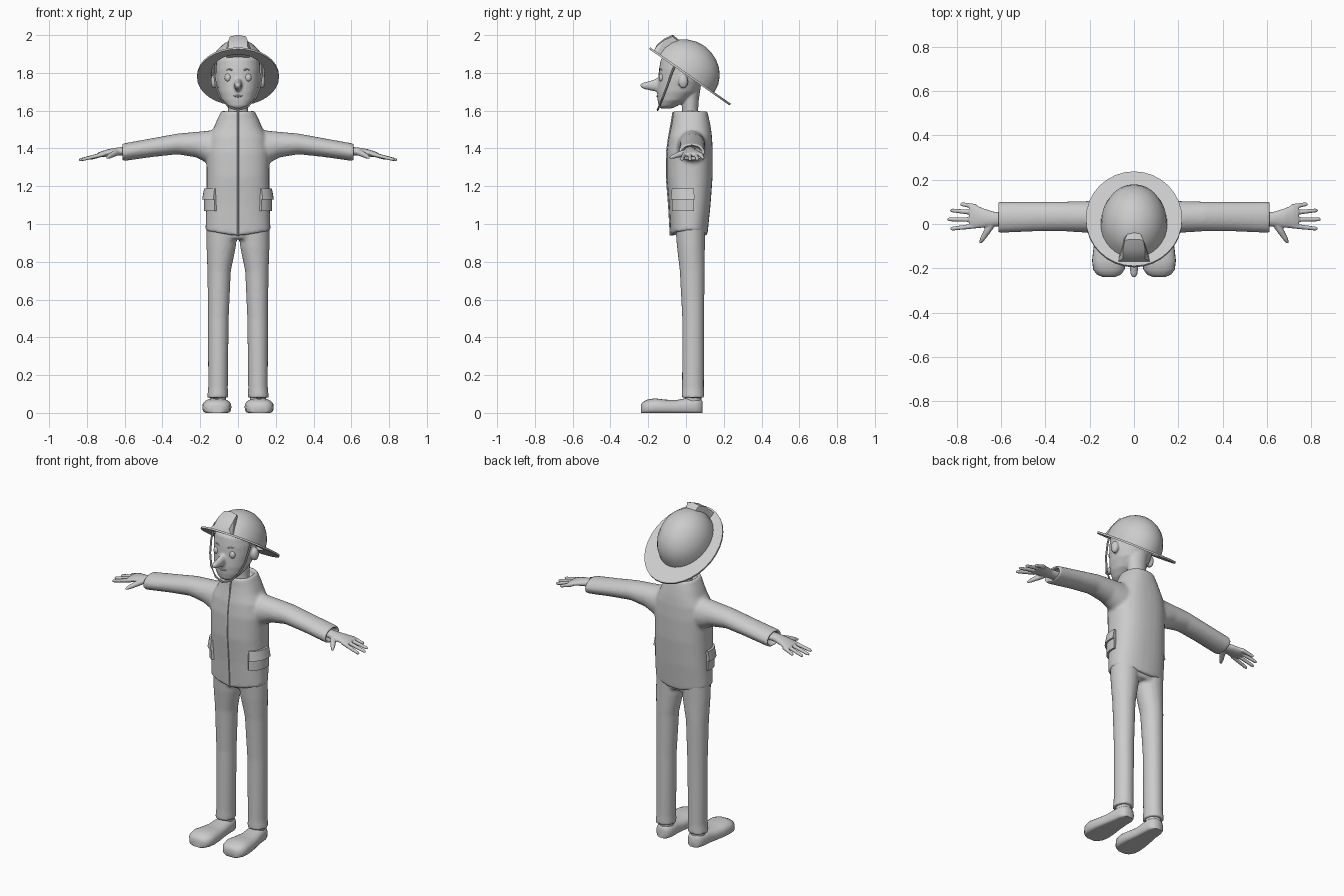
import bpy, bmesh, math
from mathutils import Vector, Matrix

grey = bpy.data.materials.new("plain_grey")
grey.diffuse_color = (0.6, 0.6, 0.6, 1)


def spow(v, p):
    return math.copysign(abs(v) ** p, v)


def ring(c, a, b, n=24, e=2.0):
    """Superellipse of points round c, spanned by vectors a and b."""
    c, a, b = Vector(c), Vector(a), Vector(b)
    t = [2 * math.pi * i / n for i in range(n)]
    return [c + a * spow(math.cos(k), 2 / e) + b * spow(math.sin(k), 2 / e) for k in t]


def loft(bm, rings, sx=1):
    """Skin closed rings and cap both ends; sx=-1 builds the mirror image."""
    vs = [[bm.verts.new((p[0] * sx, p[1], p[2])) for p in r] for r in rings]
    n = len(vs[0])
    for r, s in zip(vs, vs[1:]):
        for i in range(n):
            bm.faces.new((r[i], r[(i + 1) % n], s[(i + 1) % n], s[i]))
    bm.faces.new(vs[0][::-1])
    bm.faces.new(vs[-1])


def tube(bm, pts, radii, n=10, sx=1):
    """Round tube through points."""
    pts = [Vector(p) for p in pts]
    rings = []
    for i, p in enumerate(pts):
        d = (pts[min(i + 1, len(pts) - 1)] - pts[max(i - 1, 0)]).normalized()
        up = Vector((0, 0, 1)) if abs(d.z) < 0.8 else Vector((0, 1, 0))
        a = d.cross(up).normalized()
        rings.append(ring(p, a * radii[i], a.cross(d) * radii[i], n))
    loft(bm, rings, sx)


def ball(bm, c, r):
    m = Matrix.Translation(c) @ Matrix.Diagonal((*r, 1))
    bmesh.ops.create_uvsphere(bm, u_segments=20, v_segments=12, radius=1, matrix=m)


def finish(bm, name, voxel=0, smooth=0, angle=35):
    bmesh.ops.recalc_face_normals(bm, faces=bm.faces)
    me = bpy.data.meshes.new(name)
    bm.to_mesh(me)
    bm.free()
    ob = bpy.data.objects.new(name, me)
    bpy.context.collection.objects.link(ob)
    me.materials.append(grey)
    if voxel:
        m = ob.modifiers.new("merge", 'REMESH')
        m.mode, m.voxel_size, m.use_smooth_shade = 'VOXEL', voxel, True
        s = ob.modifiers.new("soften", 'SMOOTH')
        s.factor, s.iterations = 0.5, smooth
    else:
        bpy.ops.object.select_all(action='DESELECT')
        ob.select_set(True)
        bpy.context.view_layer.objects.active = ob
        bpy.ops.object.shade_smooth_by_angle(angle=math.radians(angle))
    return ob


def zring(z, cx, cy, rx, ry, e=2.0):
    return ring((cx, cy, z), (rx, 0, 0), (0, ry, 0), 32, e)


def xring(x, cy, cz, ry, rz):
    return ring((x, cy, cz), (0, ry, 0), (0, 0, rz))


# jacket: body with standing collar, sleeves melted in
bm = bmesh.new()
body = [zring(*s, 2.4) for s in [
    (0.965, 0, 0.016, 0.172, 0.097), (1.1, 0, 0.02, 0.168, 0.11), (1.25, 0, 0.019, 0.166, 0.122),
    (1.38, 0, 0.02, 0.168, 0.122), (1.46, 0, 0.023, 0.155, 0.115), (1.51, 0, 0.026, 0.128, 0.106),
    (1.55, 0, 0.026, 0.112, 0.098), (1.6, 0, 0.022, 0.088, 0.09), (1.6, 0, 0.022, 0.07, 0.072),
    (1.56, 0, 0.022, 0.068, 0.07)]]
for p in body[0]:
    p.z -= 0.03 * (1 - abs(p.x) / 0.172)
loft(bm, body)
for sx in (1, -1):
    loft(bm, [xring(*s) for s in [
        (0.06, 0.03, 1.41, 0.085, 0.095), (0.15, 0.03, 1.405, 0.078, 0.09), (0.22, 0.032, 1.42, 0.071, 0.068),
        (0.32, 0.034, 1.424, 0.067, 0.055), (0.45, 0.033, 1.405, 0.067, 0.05), (0.6, 0.03, 1.381, 0.07, 0.047),
        (0.613, 0.03, 1.379, 0.07, 0.046), (0.613, 0.03, 1.379, 0.056, 0.034),
        (0.575, 0.03, 1.383, 0.053, 0.032)]], sx)
finish(bm, "jacket", 0.009, 6)

# zip strip down the front
bm = bmesh.new()
loft(bm, [ring((0, y, z), (0.005, 0, 0), (0, 0.006, 0), 6) for y, z in [
    (-0.081, 0.94), (-0.09, 1.1), (-0.102, 1.25), (-0.101, 1.38), (-0.09, 1.46), (-0.079, 1.52), (-0.067, 1.592)]])
finish(bm, "jacket_zip")

# pockets wrapping the front corners, each with a flap
for name, z0, z1, out0, out1 in (("pocket", 1.07, 1.14, 1.07, 1.07), ("pocket_flap", 1.13, 1.187, 1.13, 1.07)):
    bm = bmesh.new()
    for sx in (1, -1):
        rings = []
        for i in range(10):
            t = math.radians(-50 + 58 * i / 9)
            d = Vector((0.168 * spow(math.cos(t), 2 / 2.4), 0.111 * spow(math.sin(t), 2 / 2.4), 0))
            rings.append([d * k + Vector((0, 0.02, z)) for k, z in ((0.95, z0), (out0, z0), (out1, z1), (0.95, z1))])
        loft(bm, rings, sx)
    finish(bm, name)

# trousers
bm = bmesh.new()
loft(bm, [zring(0.92, 0, 0.024, 0.15, 0.068), zring(0.95, 0, 0.023, 0.162, 0.078), zring(1.02, 0, 0.02, 0.155, 0.08)])
for sx in (1, -1):
    loft(bm, [zring(*s) for s in [
        (0.08, 0.108, 0.037, 0.056, 0.061), (0.13, 0.106, 0.037, 0.052, 0.058), (0.5, 0.104, 0.038, 0.055, 0.058),
        (0.75, 0.1, 0.033, 0.062, 0.066), (0.88, 0.089, 0.026, 0.078, 0.074), (1.0, 0.084, 0.022, 0.083, 0.08)]], sx)
finish(bm, "trousers", 0.009, 5)

# shoes and ankles
bm = bmesh.new()
for sx in (1, -1):
    rings = []
    for y, cx, w, h in [(-0.238, 0.113, 0.03, 0.045), (-0.228, 0.113, 0.054, 0.058), (-0.205, 0.113, 0.071, 0.07),
                        (-0.165, 0.112, 0.077, 0.077), (-0.11, 0.111, 0.072, 0.07), (-0.05, 0.11, 0.061, 0.068),
                        (0, 0.107, 0.054, 0.078), (0.05, 0.105, 0.051, 0.08), (0.076, 0.105, 0.04, 0.074),
                        (0.088, 0.105, 0.022, 0.06)]:
        r = ring((cx, y, h * 0.4), (w, 0, 0), (0, 0, h * 0.6), 24, 2.5)
        for p in r:
            p.z = max(p.z, 0.0)
        rings.append(r)
    loft(bm, rings, sx)
    loft(bm, [zring(0.03, 0.106, 0.037, 0.042, 0.045), zring(0.12, 0.106, 0.037, 0.042, 0.045)], sx)
bmesh.ops.remove_doubles(bm, verts=bm.verts, dist=0.0004)
finish(bm, "shoes", angle=45)

# hands
for side, sx in (("left", 1), ("right", -1)):
    bm = bmesh.new()
    loft(bm, [xring(*s) for s in [
        (0.56, 0.022, 1.388, 0.032, 0.024), (0.63, 0.022, 1.384, 0.033, 0.022), (0.68, 0.027, 1.378, 0.044, 0.02),
        (0.72, 0.034, 1.37, 0.054, 0.016), (0.742, 0.035, 1.366, 0.052, 0.011)]], sx)
    for y0, x1, y1 in ((0.078, 0.782, 0.09), (0.05, 0.828, 0.062), (0.02, 0.842, 0.021), (-0.008, 0.828, -0.022)):
        a, b = Vector((0.71, y0, 1.37)), Vector((x1, y1, 1.338 + (0.842 - x1) * 0.15))
        tube(bm, [a, a.lerp(b, 0.5), a.lerp(b, 0.93), b], [0.012, 0.0105, 0.009, 0.005], 10, sx)
    tube(bm, [(0.635, 0.01, 1.382), (0.66, -0.03, 1.37), (0.682, -0.065, 1.358), (0.694, -0.086, 1.35)],
         [0.018, 0.016, 0.012, 0.006], 10, sx)
    finish(bm, side + "_hand", 0.004, 3)

# head with neck, nose and ears
bm = bmesh.new()
loft(bm, [zring(*s, 2.1) for s in [
    (1.612, 0, -0.105, 0.035, 0.03), (1.625, 0, -0.095, 0.058, 0.05), (1.655, 0, -0.07, 0.084, 0.08),
    (1.7, 0, -0.045, 0.103, 0.108), (1.76, 0, -0.028, 0.114, 0.12), (1.82, 0, -0.018, 0.118, 0.125),
    (1.87, 0, -0.012, 0.114, 0.122), (1.91, 0, -0.005, 0.085, 0.09)]])
loft(bm, [zring(1.5, 0, 0.024, 0.056, 0.05), zring(1.6, 0, 0.022, 0.053, 0.042), zring(1.66, 0, 0.022, 0.058, 0.046),
          zring(1.75, 0, 0.022, 0.07, 0.06)])
loft(bm, [ring((0, y, z), (w, 0, 0), (0, 0, h), 16) for y, z, w, h in [
    (-0.12, 1.742, 0.026, 0.045), (-0.16, 1.735, 0.021, 0.034), (-0.195, 1.732, 0.019, 0.024),
    (-0.225, 1.732, 0.017, 0.017), (-0.24, 1.733, 0.009, 0.009)]])
for sx in (1, -1):
    ball(bm, (0.125 * sx, -0.015, 1.755), (0.02, 0.026, 0.038))
finish(bm, "head", 0.006, 4)

# eyes, brows and mouth
bm = bmesh.new()
for sx in (1, -1):
    ball(bm, (0.053 * sx, -0.13, 1.775), (0.018, 0.014, 0.021))
finish(bm, "eyes")
bm = bmesh.new()
for sx in (1, -1):
    tube(bm, [(0.028, -0.14, 1.812), (0.042, -0.137, 1.82), (0.06, -0.127, 1.816)], [0.003, 0.004, 0.003], 8, sx)
finish(bm, "eyebrows")
bm = bmesh.new()
tube(bm, [(x, -0.151 + 9 * x * x, 1.676 + 10 * x * x) for x in (-0.036, -0.024, -0.012, 0, 0.012, 0.024, 0.036)],
     [0.003, 0.004, 0.005, 0.006, 0.005, 0.004, 0.003], 8)
finish(bm, "mouth")

# helmet: hollow dome and flat brim in one profile, tilted back
tilt = Matrix.Translation((0, 0.02, 1.78)) @ Matrix.Rotation(math.radians(-35), 4, 'X')
bm = bmesh.new()
dome = [(math.cos(math.radians(a)), math.sin(math.radians(a))) for a in (0, 15, 30, 45, 60, 75, 87)]
prof = [zring(0.165 * s, 0, -0.03, 0.142 * c, 0.176 * c) for c, s in dome[::-1]]
prof += [zring(-0.004, 0, 0, 0.217, 0.26), zring(0.007, 0, 0, 0.217, 0.26)]
prof += [zring(0.007 + 0.17 * s, 0, -0.03, 0.15 * c, 0.184 * c) for c, s in dome]
loft(bm, prof)
bm.transform(tilt)
finish(bm, "helmet")

# raised front plate on the helmet, fading back into the dome
bm = bmesh.new()
loft(bm, [[(-w0, y0, z0), (w0, y0, z0), (w1 * 0.7, y1, z1), (0, y1 - 0.004, z1 + 0.008), (-w1 * 0.7, y1, z1)]
          for w0, y0, z0, w1, y1, z1 in [
              (0.072, -0.235, 0.005, 0.07, -0.236, 0.03), (0.068, -0.215, 0.005, 0.072, -0.222, 0.08),
              (0.06, -0.17, 0.005, 0.06, -0.197, 0.122), (0.05, -0.12, 0.05, 0.035, -0.15, 0.118)]])
bm.transform(tilt)
finish(bm, "helmet_front_plate", angle=30)

# chin strap
bm = bmesh.new()
half = [(0.128, -0.05, 1.86), (0.127, -0.075, 1.8), (0.117, -0.1, 1.73), (0.092, -0.125, 1.665), (0.05, -0.143, 1.62)]
path = half + [(0, -0.15, 1.604)] + [(-x, y, z) for x, y, z in half[::-1]]
tube(bm, path, [0.0055] * len(path), 8)
finish(bm, "chin_strap")
